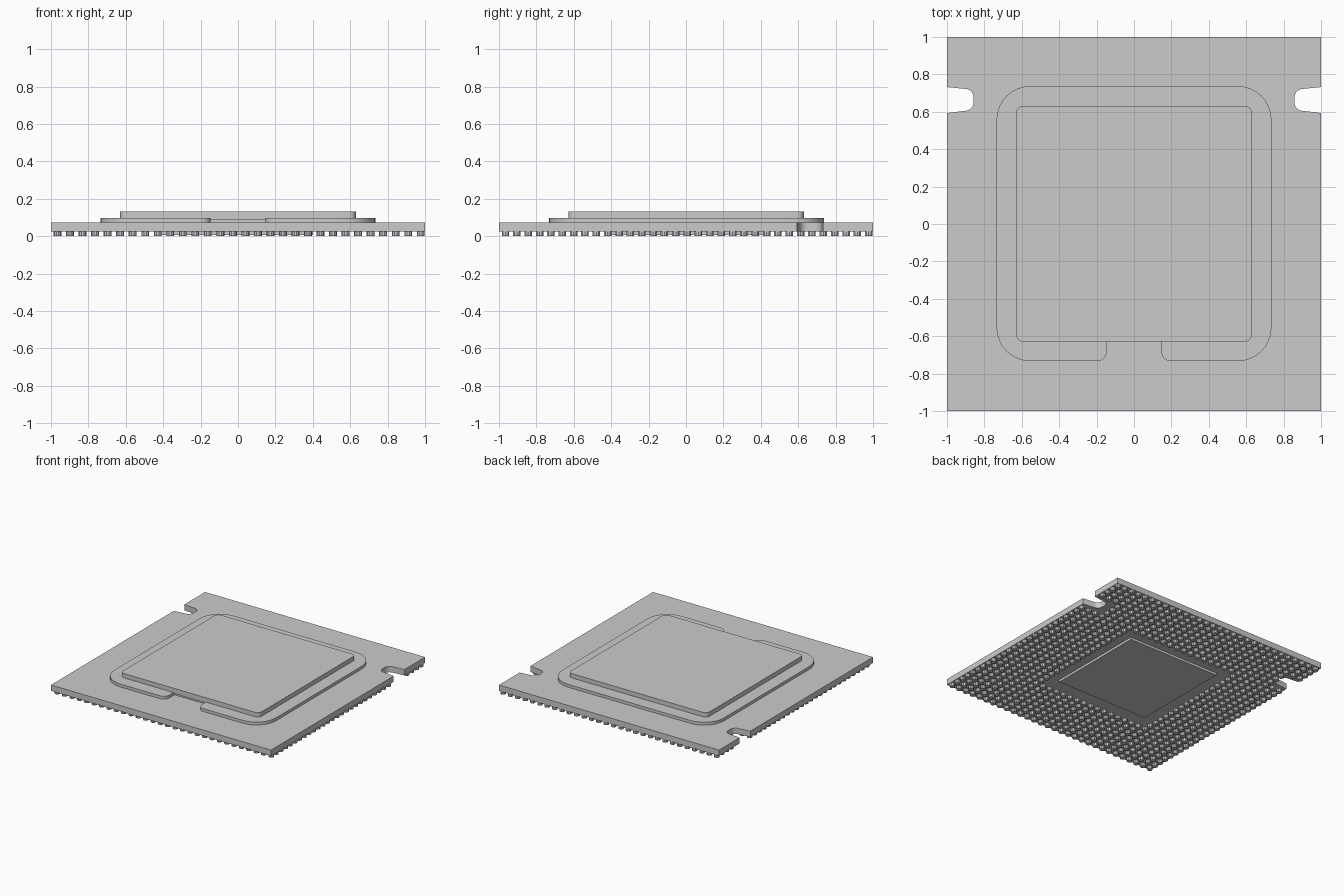
import bpy, bmesh, math
from mathutils import Vector

if "Cube" in bpy.data.objects:
    bpy.data.objects.remove(bpy.data.objects["Cube"])


def rounded(points, seg=8):
    """Outline from (x, y, corner radius) points, with each corner arced."""
    out, n = [], len(points)
    for i, (x, y, r) in enumerate(points):
        p = Vector((x, y))
        if r == 0:
            out.append(p)
            continue
        a = (Vector(points[i - 1][:2]) - p).normalized()
        b = (Vector(points[(i + 1) % n][:2]) - p).normalized()
        half = a.angle(b) / 2
        t = r / math.tan(half)
        c = p + (a + b).normalized() * (r / math.sin(half))
        start, end = p + a * t - c, p + b * t - c
        sweep = math.pi - 2 * half
        if start.x * end.y - start.y * end.x < 0:
            sweep = -sweep
        for k in range(seg + 1):
            w = sweep * k / seg
            out.append(c + Vector((start.x * math.cos(w) - start.y * math.sin(w),
                                   start.x * math.sin(w) + start.y * math.cos(w))))
    return out


def add_prism(bm, outline, z0, z1):
    low = [bm.verts.new((p[0], p[1], z0)) for p in outline]
    high = [bm.verts.new((p[0], p[1], z1)) for p in outline]
    n = len(low)
    bm.faces.new(low[::-1])
    bm.faces.new(high)
    for i in range(n):
        j = (i + 1) % n
        bm.faces.new((low[i], low[j], high[j], high[i]))


def make_object(name, bm, smooth=True):
    bmesh.ops.recalc_face_normals(bm, faces=bm.faces)
    mesh = bpy.data.meshes.new(name)
    bm.to_mesh(mesh)
    bm.free()
    obj = bpy.data.objects.new(name, mesh)
    bpy.context.collection.objects.link(obj)
    if smooth:
        bpy.ops.object.select_all(action='DESELECT')
        obj.select_set(True)
        bpy.context.view_layer.objects.active = obj
        bpy.ops.object.shade_smooth_by_angle(angle=math.radians(30))
    return obj


def prism(name, points, z0, z1):
    bm = bmesh.new()
    add_prism(bm, rounded(points), z0, z1)
    return make_object(name, bm)


def mirrored(half):
    """Close a right-hand half profile with its left-hand mirror."""
    return half + [(-x, y, r) for x, y, r in reversed(half)]


# Board with a keying notch on each side
prism("board", mirrored([
    (1, -1, 0), (1, 0.593, 0), (0.93, 0.602, 0), (0.858, 0.61, 0.045),
    (0.858, 0.718, 0.045), (0.93, 0.725, 0), (1, 0.732, 0), (1, 1, 0)]),
    0.025, 0.073)

# Lid flange with a gap in the middle of the front
prism("lid_flange", mirrored([
    (0.147, -0.615, 0), (0.147, -0.733, 0.05),
    (0.735, -0.733, 0.18), (0.735, 0.737, 0.18)]), 0.073, 0.097)

# Raised lid plate
prism("lid_plate", mirrored([(0.63, -0.628, 0.035), (0.63, 0.63, 0.035)]),
      0.09, 0.133)

# Raised pad in the middle of the underside
prism("underside_pad", [(-0.44, -0.40, 0), (0.40, -0.40, 0),
                        (0.40, 0.44, 0), (-0.44, 0.44, 0)], 0.006, 0.025)

# Grid of contact studs around the pad, skipping the notches
COLS, ROWS, RADIUS, SIDES = 30, 33, 0.021, 10
studs = bmesh.new()
for i in range(COLS):
    x = -0.965 + 1.942 * i / (COLS - 1)
    for j in range(ROWS):
        y = -0.965 + 1.942 * j / (ROWS - 1)
        in_pad = abs(x) < 0.5 and abs(y) < 0.5
        in_notch = abs(x) > 0.84 and 0.575 < y < 0.75
        if in_pad or in_notch:
            continue
        ring = [(x + RADIUS * math.cos(math.tau * k / SIDES),
                 y + RADIUS * math.sin(math.tau * k / SIDES)) for k in range(SIDES)]
        add_prism(studs, ring, 0.0, 0.0255)
make_object("contact_studs", studs, smooth=False)
